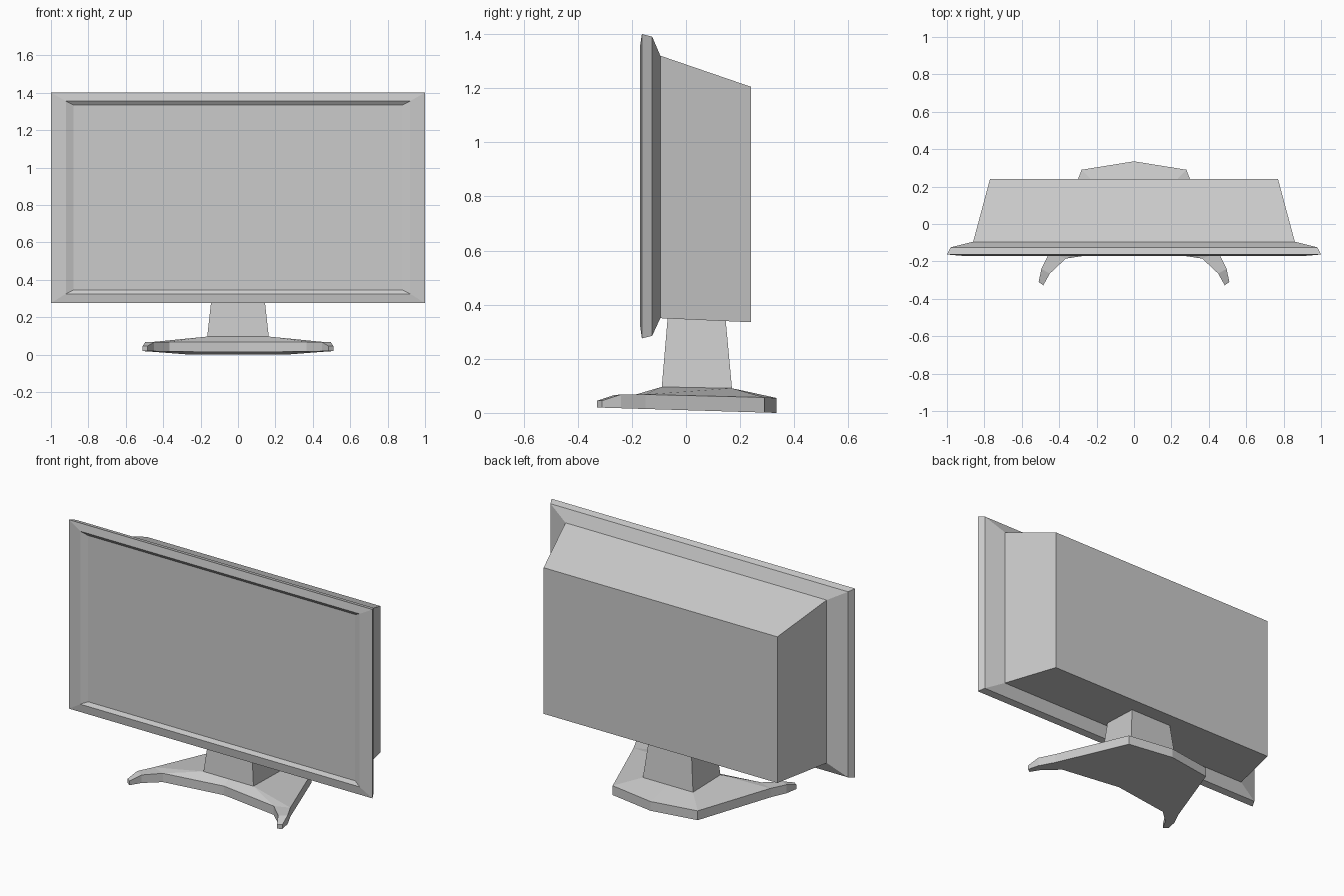
import bpy, bmesh

cube = bpy.data.objects.get("Cube")
if cube:
    bpy.data.objects.remove(cube, do_unlink=True)

# One plain grey plastic for everything
grey = bpy.data.materials.new("grey plastic")
grey.use_nodes = True
grey.diffuse_color = (0.6, 0.6, 0.6, 1)
grey.node_tree.nodes["Principled BSDF"].inputs["Base Color"].default_value = grey.diffuse_color


def finish(name, bm):
    bmesh.ops.remove_doubles(bm, verts=bm.verts[:], dist=0.0005)
    bmesh.ops.recalc_face_normals(bm, faces=bm.faces[:])
    mesh = bpy.data.meshes.new(name)
    bm.to_mesh(mesh)
    bm.free()
    mesh.materials.append(grey)
    obj = bpy.data.objects.new(name, mesh)
    bpy.context.collection.objects.link(obj)
    return obj


def loft(name, rings):
    """Skin a stack of four-cornered rings and cap both ends."""
    bm = bmesh.new()
    loops = [[bm.verts.new(p) for p in ring] for ring in rings]
    for a, b in zip(loops, loops[1:]):
        for i in range(4):
            j = (i + 1) % 4
            bm.faces.new((a[i], a[j], b[j], b[i]))
    bm.faces.new(loops[0])
    bm.faces.new(loops[-1])
    return finish(name, bm)


def upright(hx, z0, z1, y):
    return [(-hx, y, z0), (hx, y, z0), (hx, y, z1), (-hx, y, z1)]


def flat(hx, y0, y1, z):
    return [(-hx, y0, z), (hx, y0, z), (hx, y1, z), (-hx, y1, z)]


# Screen with its bevelled frame, from the recessed panel backwards
loft("screen_and_frame", [
    upright(0.88, 0.345, 1.335, -0.155),
    upright(0.92, 0.325, 1.355, -0.17),
    upright(1.0, 0.275, 1.4, -0.163),
    upright(0.98, 0.285, 1.39, -0.125),
    upright(0.86, 0.35, 1.32, -0.095),
])

# Tapered rear housing
loft("rear_housing", [
    upright(0.86, 0.35, 1.32, -0.095),
    upright(0.77, 0.335, 1.205, 0.24),
])

# Tapered neck, running up into the housing
loft("neck", [
    flat(0.165, -0.09, 0.17, 0.09),
    flat(0.135, -0.067, 0.145, 0.36),
])

# Stand base: half outline from the back centre round the foot to the front centre
back, back_side, hip, knee, toe_out, toe_in, arch, crotch, front = rim = [
    (0, 0.335, 0.055), (0.28, 0.29, 0.057), (0.45, -0.15, 0.068),
    (0.495, -0.24, 0.068), (0.51, -0.31, 0.045), (0.485, -0.328, 0.045),
    (0.45, -0.265, 0.066), (0.365, -0.185, 0.068), (0, -0.13, 0.068)]
neck_f, neck_b = (0.165, -0.09, 0.096), (0.165, 0.17, 0.091)
mid_f, mid_b = (0, -0.09, 0.096), (0, 0.17, 0.091)


def under(p):
    return (p[0], p[1], 0.01 - 0.03 * p[1])


faces = [
    (mid_b, neck_b, back_side, back),
    (neck_b, neck_f, hip, back_side),
    (neck_f, crotch, hip),
    (neck_f, mid_f, front, crotch),
    (hip, crotch, arch, knee),
    (knee, arch, toe_in, toe_out),
    (mid_b, mid_f, neck_f, neck_b),
    [under(p) for p in rim],
]
faces += [(a, b, under(b), under(a)) for a, b in zip(rim, rim[1:])]

bm = bmesh.new()
for side in (1, -1):
    for face in faces:
        bm.faces.new([bm.verts.new((side * x, y, z)) for x, y, z in face])
finish("stand_base", bm)
